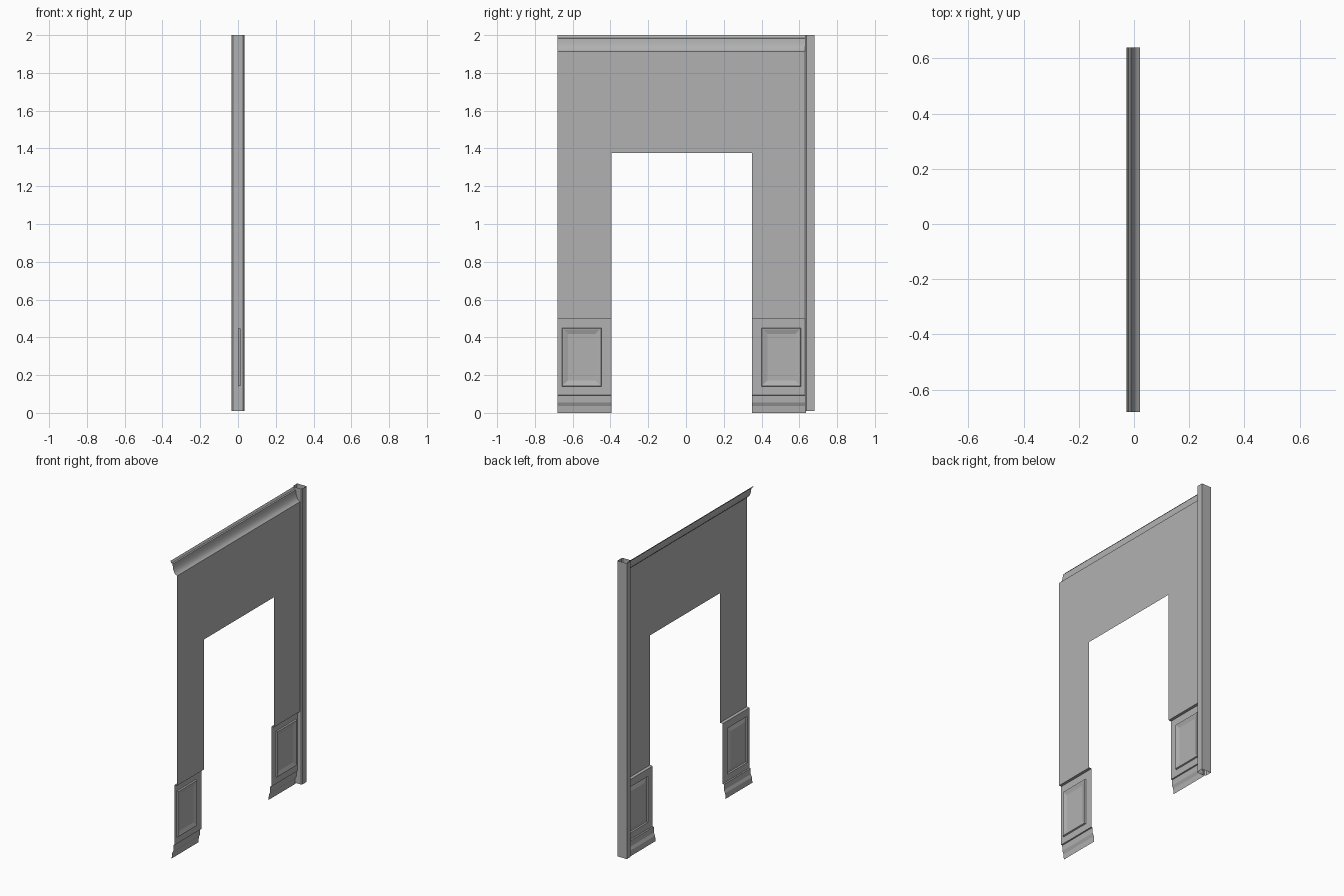
import bpy, bmesh

if "Cube" in bpy.data.objects:
    bpy.data.objects.remove(bpy.data.objects["Cube"])

WALL_X = 0.022      # plane of the upper wall sheet
DADO_X = 0.003      # plane of the lower panelling
LEFT, RIGHT = -0.68, 0.635
DOOR_L, DOOR_R, DOOR_TOP = -0.395, 0.35, 1.375

grey = bpy.data.materials.new("dark_grey")
grey.diffuse_color = (0.44, 0.44, 0.44, 1)
grey.use_nodes = True
grey.node_tree.nodes["Principled BSDF"].inputs["Base Color"].default_value = grey.diffuse_color


def finish(name, bm, smooth=False):
    mesh = bpy.data.meshes.new(name)
    bm.to_mesh(mesh)
    bm.free()
    mesh.materials.append(grey)
    ob = bpy.data.objects.new(name, mesh)
    bpy.context.collection.objects.link(ob)
    if smooth:
        bpy.ops.object.select_all(action='DESELECT')
        ob.select_set(True)
        bpy.context.view_layer.objects.active = ob
        bpy.ops.object.shade_smooth_by_angle(angle=0.6)
    return ob


def sweep(name, profile, y0, y1, smooth=False):
    """Open moulding: (x, z) profile listed upward, run along y."""
    bm = bmesh.new()
    a = [bm.verts.new((x, y0, z)) for x, z in profile]
    b = [bm.verts.new((x, y1, z)) for x, z in profile]
    for i in range(len(profile) - 1):
        bm.faces.new((a[i], a[i + 1], b[i + 1], b[i]))
    return finish(name, bm, smooth)


def panel(name, y0, y1, z0, z1, py0, py1, pz0, pz1):
    """Framed sheet with a recessed, bevel-raised field."""
    bm = bmesh.new()

    def ring(x, a, b, c, d):
        return [bm.verts.new((x, y, z)) for y, z in ((a, c), (a, d), (b, d), (b, c))]

    def inner(x, i):
        return ring(x, py0 + i, py1 - i, pz0 + i, pz1 - i)

    rings = [ring(DADO_X, y0, y1, z0, z1), inner(DADO_X, 0), inner(0.012, 0.003),
             inner(0.012, 0.008), inner(0.004, 0.032)]
    for r, s in zip(rings, rings[1:]):
        for i in range(4):
            j = (i + 1) % 4
            bm.faces.new((r[i], r[j], s[j], s[i]))
    bm.faces.new(rings[-1])
    return finish(name, bm)


# Upper wall sheet with doorway: quad grid, leaving the opening out
bm = bmesh.new()
ys = (LEFT, DOOR_L, DOOR_R, RIGHT)
zs = (0.5, DOOR_TOP, 1.912)
grid = [[bm.verts.new((WALL_X, y, z)) for z in zs] for y in ys]
for i in range(3):
    for j in range(2):
        if (i, j) != (1, 0):
            bm.faces.new((grid[i][j], grid[i][j + 1],
                          grid[i + 1][j + 1], grid[i + 1][j]))
bmesh.ops.dissolve_limit(bm, angle_limit=0.01, verts=bm.verts[:], edges=bm.edges[:])
finish("wall", bm)

# Crown moulding
crown = [(WALL_X, 1.912), (0.010, 1.919), (0.001, 1.930), (-0.005, 1.945),
         (-0.009, 1.963), (-0.011, 1.983), (-0.019, 1.986), (-0.027, 2.0)]
sweep("crown_moulding", crown, LEFT, 0.64, True)

# Wainscot and baseboard on each side of the doorway
base = [(-0.018, 0.0), (-0.015, 0.036), (-0.006, 0.055),
        (-0.005, 0.093), (DADO_X, 0.095)]
cap = [(DADO_X, 0.5), (WALL_X, 0.502)]
for side, y0, y1, p0, p1 in (("left", LEFT, DOOR_L, -0.657, -0.448),
                             ("right", DOOR_R, RIGHT, 0.4, 0.61)):
    panel("wainscot_" + side, y0, y1, 0.095, 0.5, p0, p1, 0.14, 0.45)
    sweep("wainscot_cap_" + side, cap, y0, y1)
    sweep("baseboard_" + side, base, y0, y1)

# Hollow corner post, open at both ends
bm = bmesh.new()
section = [(-0.035, 0.638), (-0.027, 0.629), (0.027, 0.629), (0.035, 0.638),
           (0.035, 0.68), (-0.035, 0.68)]
low = [bm.verts.new((x, y, 0.01)) for x, y in section]
top = [bm.verts.new((x, y, 2.0)) for x, y in section]
for i in range(len(section)):
    j = (i + 1) % len(section)
    bm.faces.new((low[i], low[j], top[j], top[i]))
finish("corner_post", bm)
